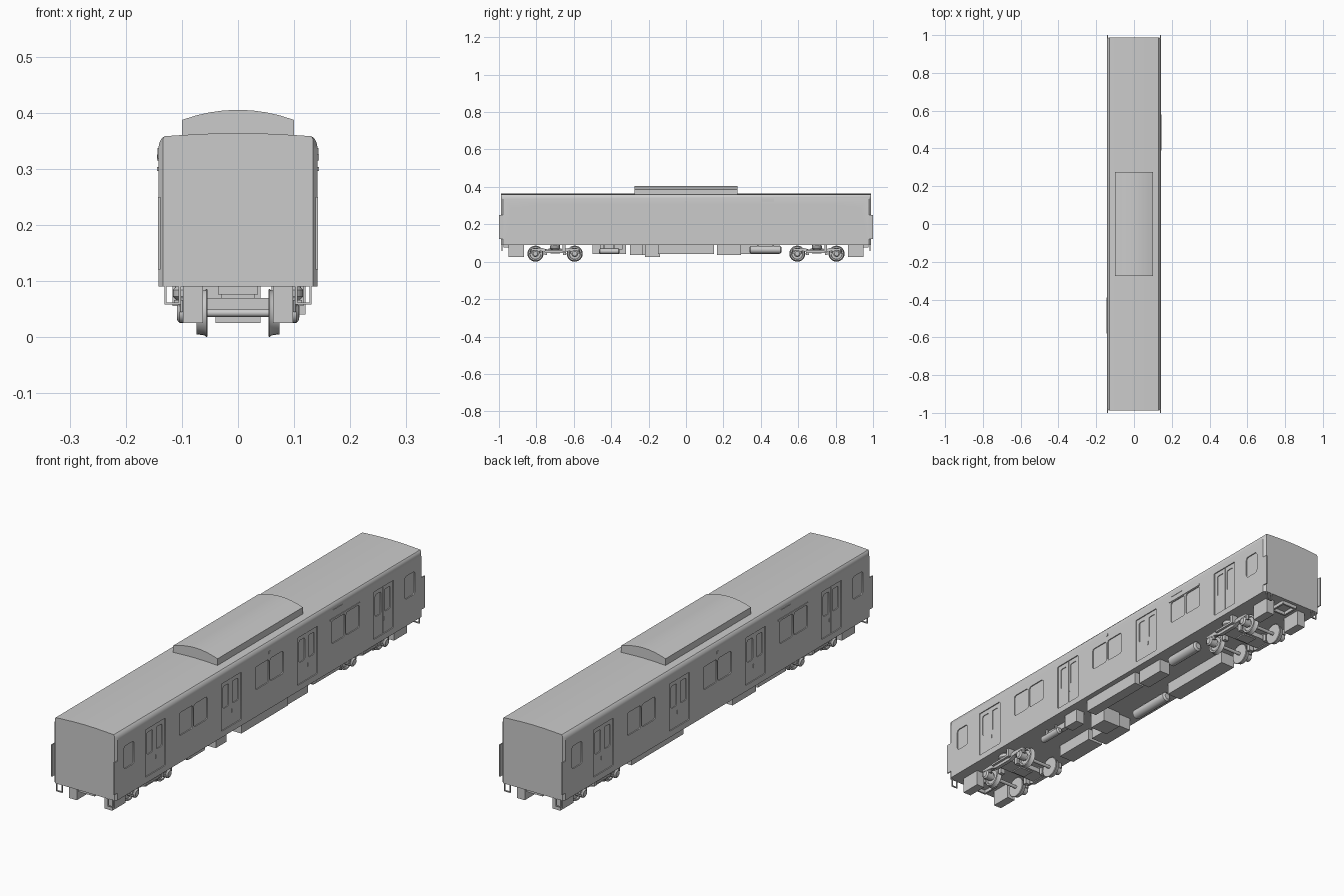
import bpy, bmesh, math
from mathutils import Vector

if "Cube" in bpy.data.objects:
    bpy.data.objects.remove(bpy.data.objects["Cube"])


def finish(name, bm, smooth=False):
    bmesh.ops.recalc_face_normals(bm, faces=bm.faces)
    me = bpy.data.meshes.new(name)
    bm.to_mesh(me)
    bm.free()
    ob = bpy.data.objects.new(name, me)
    bpy.context.collection.objects.link(ob)
    if smooth:
        bpy.ops.object.select_all(action='DESELECT')
        ob.select_set(True)
        bpy.context.view_layer.objects.active = ob
        bpy.ops.object.shade_smooth_by_angle(angle=math.radians(35))
    return ob


def loft(bm, rings):
    rows = [[bm.verts.new(p) for p in r] for r in rings]
    n = len(rows[0])
    for a, b in zip(rows, rows[1:]):
        for i in range(n):
            bm.faces.new((a[i], a[(i + 1) % n], b[(i + 1) % n], b[i]))
    bm.faces.new(rows[0])
    bm.faces.new(rows[-1])


def add_box(bm, x0, x1, y0, y1, z0, z1):
    loft(bm, [[(x0, y0, z), (x1, y0, z), (x1, y1, z), (x0, y1, z)] for z in (z0, z1)])


def box(name, *dims):
    bm = bmesh.new()
    add_box(bm, *dims)
    return finish(name, bm)


def side_prism(bm, pts, x0, x1):
    # outline in the y-z plane, extruded along x
    loft(bm, [[(x, y, z) for y, z in pts] for x in (x0, x1)])


def lathe(name, axis, y, z, profile, n=24, x=0):
    # profile of (position along axis, radius)
    bm, rings = bmesh.new(), []
    for p, r in profile:
        ring = []
        for i in range(n):
            a = 2 * math.pi * i / n
            u, v = r * math.cos(a), r * math.sin(a)
            ring.append({'x': (x + p, y + u, z + v), 'y': (x + u, y + p, z + v),
                         'z': (x + u, y + v, z + p)}[axis])
        rings.append(ring)
    loft(bm, rings)
    return finish(name, bm, True)


def rounded(cy, z0, z1, w, r):
    pts = []
    for k, (y, z) in enumerate([(cy + w/2 - r, z1 - r), (cy - w/2 + r, z1 - r),
                                (cy - w/2 + r, z0 + r), (cy + w/2 - r, z0 + r)]):
        for j in range(4):
            a = math.pi / 2 * (k + j / 3)
            pts.append((y + r * math.cos(a), z + r * math.sin(a)))
    return pts


# car body with chamfered end corners and slightly arched roof
half = [(0.142, 0.09), (0.142, 0.335), (0.1405, 0.345), (0.137, 0.353), (0.131, 0.358),
        (0.10, 0.360), (0.05, 0.3625)]
section = half + [(0, 0.3635)] + [(-x, z) for x, z in reversed(half)]
bm = bmesh.new()
loft(bm, [[(max(-w, min(w, x)), y, z) for x, z in section]
          for y, w in ((-0.988, 0.134), (-0.978, 0.142), (0.978, 0.142), (0.988, 0.134))])
body = finish("car_body", bm)

# recesses for doors, then panes
DOORS = (-0.735, -0.245, 0.245, 0.735)
cut_door, cut_pane = bmesh.new(), bmesh.new()
for s in (-1, 1):
    for y in DOORS:
        side_prism(cut_door, rounded(y, 0.115, 0.308, 0.128, 0.004), s * 0.138, s * 0.16)
        for d in (-0.03, 0.03):
            side_prism(cut_pane, rounded(y + d, 0.2, 0.29, 0.036, 0.006), s * 0.135, s * 0.16)
    for y in (-0.49, 0, 0.49):
        for d in (-0.047, 0.047):
            side_prism(cut_pane, rounded(y + d, 0.2, 0.293, 0.086, 0.01), s * 0.138, s * 0.16)
    for y in (-0.905, 0.905):
        side_prism(cut_pane, rounded(y, 0.2, 0.293, 0.066, 0.012), s * 0.138, s * 0.16)
for name, cb in (("door_cutter", cut_door), ("pane_cutter", cut_pane)):
    c = finish(name, cb)
    c.hide_render = True
    c.hide_viewport = False
    m = body.modifiers.new(name, 'BOOLEAN')
    m.operation, m.solver, m.object = 'DIFFERENCE', 'EXACT', c
    bpy.context.view_layer.objects.active = body
    bpy.ops.object.modifier_apply(modifier=name)
    bpy.data.objects.remove(c)
bpy.ops.object.select_all(action='DESELECT')
body.select_set(True)
bpy.ops.object.shade_smooth_by_angle(angle=math.radians(30))

# door centre seams, handles, window frames and side signs
for s in (-1, 1):
    for y in DOORS:
        box("door_seam", *sorted((s * 0.137, s * 0.1395)), y - 0.0015, y + 0.0015, 0.116, 0.307)
        box("door_handle", *sorted((s * 0.137, s * 0.1398)), y + 0.006, y + 0.010, 0.165, 0.18)
    box("destination_sign", *sorted((s * 0.137, s * 0.1435)),
        *sorted((s * 0.405, s * 0.47)), 0.318, 0.337)
    box("window_hood", *sorted((s * 0.14, s * 0.1445)),
        *sorted((s * 0.39, s * 0.58)), 0.296, 0.303)
    box("side_lamp", *sorted((s * 0.14, s * 0.144)), -0.006, 0.006, 0.315, 0.325)

# roof air conditioner
arc = [(-0.1 + 0.2 * i / 8, 0.405 - 0.018 * (i / 4 - 1) ** 2) for i in range(9)]
prof = [(0.1, 0.358), (-0.1, 0.358)] + arc
bm = bmesh.new()
loft(bm, [[(x, y, z) for x, z in prof] for y in (-0.275, 0.275)])
finish("air_conditioner", bm, True)

# end fittings: gap guards, steps, end boxes, coupler frame
for e in (-1, 1):
    for s in (-1, 1):
        box("gap_guard", *sorted((s * 0.138, s * 0.1425)), *sorted((e * 0.975, e * 1.0)), 0.12, 0.25)
        bm = bmesh.new()
        ys = sorted((e * 0.982, e * 0.987))
        for x0, x1, z0, z1 in ((0.127, 0.131, 0.058, 0.095), (0.102, 0.106, 0.058, 0.095),
                               (0.102, 0.131, 0.058, 0.062)):
            add_box(bm, *sorted((s * x0, s * x1)), *ys, z0, z1)
        finish("end_step", bm)
        box("end_equipment_box", *sorted((s * 0.062, s * 0.098)),
            *sorted((e * 0.865, e * 0.95)), 0.025, 0.092)
    bm = bmesh.new()
    for x0, x1, y0, y1 in ((-0.036, -0.028, 0.9, 0.975), (0.028, 0.036, 0.9, 0.975),
                           (-0.036, 0.036, 0.967, 0.975), (-0.036, 0.036, 0.9, 0.908)):
        add_box(bm, x0, x1, *sorted((e * y0, e * y1)), 0.076, 0.092)
    finish("coupler_frame", bm)

# underfloor equipment boxes: x0, x1, y0, y1, z0
for d in ((0.07, 0.11, -0.30, -0.23, 0.035), (0.075, 0.12, -0.15, 0.15, 0.04),
          (0.06, 0.11, 0.165, 0.295, 0.035), (-0.1, -0.03, -0.5, -0.32, 0.042),
          (-0.105, -0.03, -0.3, -0.15, 0.036), (-0.105, -0.04, 0.165, 0.5, 0.04),
          (-0.04, 0.04, -0.22, -0.14, 0.025), (0.06, 0.08, -0.46, -0.34, 0.065)):
    box("underfloor_box", *d, 0.092)

# air tanks with domed ends
for x, y, z, h, r in ((0.09, -0.41, 0.056, 0.055, 0.014), (0.09, 0.425, 0.064, 0.085, 0.021),
                      (-0.075, 0.02, 0.064, 0.1, 0.02)):
    lathe("air_tank", 'y', y, z, [(-h, r * 0.6), (-h + 0.006, r), (h - 0.006, r), (h, r * 0.6)], 16, x)
    for d in (-h / 2, h / 2):
        box("tank_strap", x - 0.004, x + 0.004, y + d - 0.004, y + d + 0.004, z, 0.092)

# bogies
HALF_FRAME = [(0.125, 0.062), (0.125, 0.07), (0.07, 0.073), (0.045, 0.066)]
LOWER = [(0.045, 0.046), (0.065, 0.055)]
frame = (HALF_FRAME + [(-y, z) for y, z in reversed(HALF_FRAME)]
         + [(-y, z) for y, z in reversed(LOWER)] + LOWER)
for c in (-0.7, 0.7):
    for s in (-1, 1):
        bm = bmesh.new()
        side_prism(bm, [(c + y, z) for y, z in frame], s * 0.088, s * 0.104)
        finish("bogie_side_frame", bm)
        lathe("air_spring", 'z', c, 0, [(0.066, 0.02), (0.072, 0.026), (0.084, 0.026), (0.091, 0.02)],
              16, s * 0.09)
        box("yaw_damper", *sorted((s * 0.104, s * 0.114)), c - 0.055, c + 0.055, 0.058, 0.066)
        box("damper_bracket", *sorted((s * 0.09, s * 0.117)), c + 0.04, c + 0.055, 0.055, 0.091)
        for w in (-0.105, 0.105):
            y = c + w
            lathe("wheel", 'x', y, 0.043, [(s * p, r) for p, r in (
                (0.054, 0.030), (0.054, 0.041), (0.056, 0.043), (0.060, 0.040), (0.074, 0.038),
                (0.074, 0.031), (0.069, 0.029), (0.069, 0.014), (0.076, 0.012))])
            lathe("axle_box", 'x', y, 0.043, [(s * 0.076, 0.018), (s * 0.104, 0.018),
                                              (s * 0.109, 0.012)], 16)
            for d in (-0.022, 0.022):
                lathe("axle_spring", 'z', y + d * 0.8, 0, [(0.045, 0.008), (0.066, 0.008)], 10, s * 0.096)
            box("brake_unit", *sorted((s * 0.055, s * 0.075)),
                *sorted((c + w * 0.4, c + w * 0.55)), 0.035, 0.065)
    for w in (-0.105, 0.105):
        lathe("axle", 'x', c + w, 0.043, [(-0.08, 0.007), (0.08, 0.007)], 12)
    box("bogie_transom", -0.09, 0.09, c - 0.035, c + 0.035, 0.05, 0.07)
    box("bogie_pivot", -0.03, 0.03, c - 0.025, c + 0.025, 0.045, 0.092)
